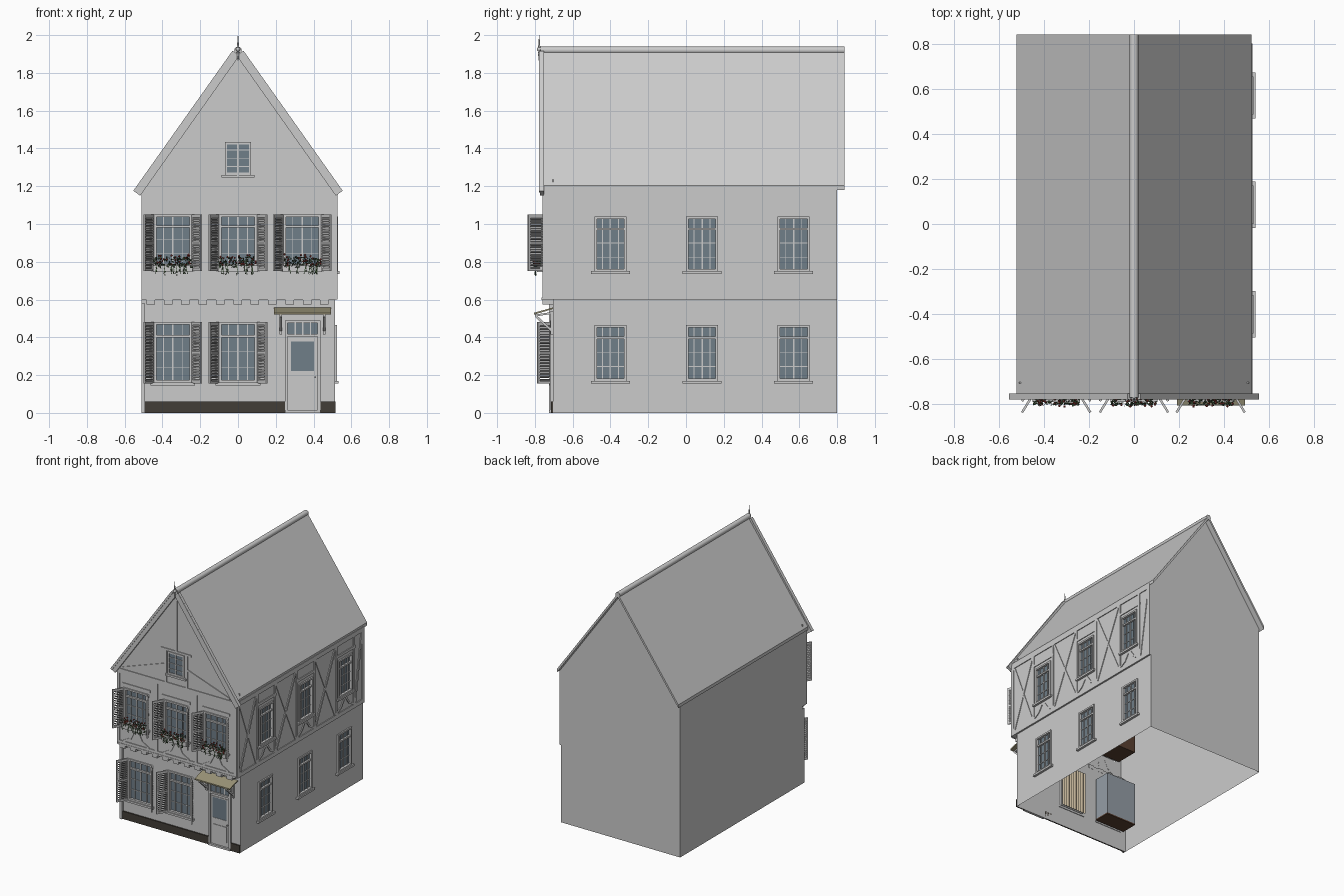
import bpy, bmesh, math, random
from mathutils import Vector, Matrix

if "Cube" in bpy.data.objects:
    bpy.data.objects.remove(bpy.data.objects["Cube"])
random.seed(4)
mats = {}

def material(name, rgb):
    m = bpy.data.materials.new(name)
    m.diffuse_color = (*rgb, 1)
    m.use_nodes = True
    m.node_tree.nodes["Principled BSDF"].inputs["Base Color"].default_value = m.diffuse_color
    mats[name] = m

material("glass", (0.16, 0.21, 0.25))
material("dark_base", (0.055, 0.047, 0.038))
material("canopy_tan", (0.33, 0.30, 0.19))
material("room_brown", (0.10, 0.05, 0.03))
material("room_blue", (0.30, 0.34, 0.38))
material("curtain_tan", (0.48, 0.40, 0.28))
material("leaf", (0.05, 0.09, 0.04))
material("petal", (0.35, 0.05, 0.04))

# Plane frames: u along the wall, v up, d outwards
def front(y): return lambda u, v, d: Vector((u, y - d, v))
def side(x): return lambda u, v, d: Vector((x + d, u, v))

class Part:
    def __init__(self, name, mat=None):
        self.name, self.mat, self.bm = name, mat, bmesh.new()

    def prism(self, P, pts, d0, d1):
        a = [self.bm.verts.new(P(u, v, d0)) for u, v in pts]
        b = [self.bm.verts.new(P(u, v, d1)) for u, v in pts]
        self.bm.faces.new(a)
        self.bm.faces.new(b[::-1])
        for i in range(len(a)):
            j = (i + 1) % len(a)
            self.bm.faces.new((a[j], a[i], b[i], b[j]))

    def rect(self, P, u0, u1, v0, v1, d0, d1):
        self.prism(P, [(u0, v0), (u1, v0), (u1, v1), (u0, v1)], d0, d1)

    def bar(self, P, a, b, w, d0, d1):
        a, b = Vector(a), Vector(b)
        t = (b - a).normalized() * w / 2
        n = Vector((-t.y, t.x))
        self.prism(P, [a - n, b - n, b + n, a + n], d0, d1)

    def face(self, pts):
        self.bm.faces.new([self.bm.verts.new(p) for p in pts])

    def done(self, smooth=False):
        bmesh.ops.recalc_face_normals(self.bm, faces=self.bm.faces[:])
        me = bpy.data.meshes.new(self.name)
        self.bm.to_mesh(me)
        self.bm.free()
        ob = bpy.data.objects.new(self.name, me)
        bpy.context.collection.objects.link(ob)
        if self.mat: me.materials.append(mats[self.mat])
        if smooth:
            bpy.context.view_layer.objects.active = ob
            ob.select_set(True)
            bpy.ops.object.shade_smooth_by_angle(angle=math.radians(40))
            ob.select_set(False)

F0, F1, S0, S1 = front(-0.705), front(-0.755), side(0.513), side(0.52)
FX, SY = (-0.345, 0.0, 0.34), (-0.40, 0.085, 0.57)

# windows: frame, centre u, width, bottom, top, columns, rows, transom
wins = [(F0, u, .20, .16, .48, 4, 3, True) for u in FX[:2]]
wins += [(F1, u, .20, .775, 1.05, 4, 3, True) for u in FX]
wins += [(S0, u, .17, .17, .465, 4, 3, True) for u in SY]
wins += [(S1, u, .17, .75, 1.04, 4, 3, True) for u in SY]
wins += [(F1, 0, .14, 1.26, 1.435, 2, 4, False)]

# hollow wall shell with window openings
shell = Part("walls")
def wall(P, u0, u1, v0, v1):
    holes = [(w[1] - w[2] / 2, w[1] + w[2] / 2, w[3], w[4]) for w in wins
             if w[0] is P and v0 < w[3] < v1]
    us = sorted({u0, u1, *[h[0] for h in holes], *[h[1] for h in holes]})
    vs = sorted({v0, v1, *[h[2] for h in holes], *[h[3] for h in holes]})
    for a, b in zip(us, us[1:]):
        for c, d in zip(vs, vs[1:]):
            if not any(h[0] < (a + b) / 2 < h[1] and h[2] < (c + d) / 2 < h[3] for h in holes):
                shell.face([P(a, c, 0), P(b, c, 0), P(b, d, 0), P(a, d, 0)])
wall(F0, -.51, .513, 0, .6)
wall(F1, -.51, .52, .6, 1.19)
wall(S0, -.705, .80, 0, .6)
wall(S1, -.755, .80, .6, 1.19)
L, B = side(-.51), front(.80)
wall(L, -.705, .80, 0, .6)
wall(L, -.755, .80, .6, 1.19)
wall(B, -.51, .513, 0, .6)
wall(B, -.51, .52, .6, 1.19)
for y in (-.755, .80):
    shell.face([(-.51, y, 1.19), (.52, y, 1.19), (0, y, 1.91)])
shell.face([(-.51, -.755, .6), (.52, -.755, .6), (.52, -.705, .6), (-.51, -.705, .6)])
shell.face([(.513, -.705, .6), (.52, -.705, .6), (.52, .80, .6), (.513, .80, .6)])
bmesh.ops.remove_doubles(shell.bm, verts=shell.bm.verts[:], dist=1e-4)
shell.done()

# window casings, glazing bars, sills and glass
frames, glass = Part("window_frames"), Part("window_glass", "glass")
for P, u, w, v0, v1, cols, rows, transom in wins:
    back = .004 if not transom else -.01
    a, b = u - w / 2, u + w / 2
    for s in ((a, a + .013, v0, v1), (b - .013, b, v0, v1), (a, b, v1 - .013, v1), (a, b, v0, v0 + .013)):
        frames.rect(P, *s, back, .01)
    frames.rect(P, a - .018, b + .018, v0 - .015, v0, -.005, .018)
    glass.rect(P, a + .01, b - .01, v0 + .01, v1 - .01, back - .002, back + .001)
    top = v0 + (v1 - v0) * .77 if transom else v1
    if transom:
        frames.rect(P, a, b, top - .006, top + .006, back, .006)
    for i in range(1, cols):
        x, t = a + w * i / cols, .004 if i * 2 == cols else .002
        frames.rect(P, x - t, x + t, v0, v1, back, back + .008)
    for i in range(1, rows):
        z = v0 + (top - v0) * i / rows
        frames.rect(P, a, b, z - .002, z + .002, back, back + .006)

# louvred shutters standing open
shutters = Part("shutters")
for P, u, w, v0, v1, *_ in wins[:5]:
    y0, lo = (-.705, v0 - .005) if P is F0 else (-.755, .75)
    for s in (-1, 1):
        t = Vector((s * .05, -.082, 0)).normalized()
        n = Vector((-t.y, t.x, 0))
        h = Vector((u + s * .102, y0, 0))
        Q = lambda a, v, d: h + t * a + n * d + Vector((0, 0, v))
        for r in ((0, .012, lo, v1), (.083, .095, lo, v1), (0, .095, lo, lo + .015),
                  (0, .095, v1 - .015, v1), (0, .095, (lo + v1) / 2 - .006, (lo + v1) / 2 + .006)):
            shutters.rect(Q, *r, -.005, .005)
        k = 20
        for i in range(k):
            z = lo + .012 + (v1 - lo - .024) * (i + .5) / k
            R = lambda a, v, d: h + t * v + n * d + Vector((0, 0, a + d * .9))
            shutters.rect(R, z - .0025, z + .0025, .011, .084, -.004, .004)
shutters.done()

# half-timbering
tim = Part("timbers")
D = (-.001, .006)
for P, e0, e1 in ((F1, -.51, .52), (S1, -.755, .80)):
    tim.rect(P, e0, e1, 1.155, 1.19, *D)
    tim.rect(P, e0, e1, .60, .632, *D)
    tim.rect(P, e0, e0 + .025, .60, 1.19, *D)
    tim.rect(P, e1 - .025, e1, .60, 1.19, *D)
for u in (-.172, .17):
    tim.rect(F1, u - .012, u + .012, .6, 1.16, *D)
for P, us, z in ((F1, FX, .755), (S1, SY, .735)):
    for u in us:
        for s in (-1, 1):
            pts = [(u + s * .11, .632), (u + s * .05, .665), (u + s * .015, z - .02)]
            for a, b in zip(pts, pts[1:]):
                tim.bar(P, a, b, .014, *D)
        tim.rect(P, u - .12, u + .12, 1.065, 1.085, *D)
for u in SY:
    for s in (-1, 1):
        tim.rect(S1, u + s * .108 - .01, u + s * .108 + .01, .63, 1.16, *D)
for a, b in ((-.725, -.52), (-.28, -.035), (.205, .45), (.69, .775)):
    tim.bar(S1, (a, .63), (b, 1.16), .018, *D)
    if b < .7: tim.bar(S1, (b, .63), (a, 1.16), .018, -.001, .005)
# gable timbers
tim.rect(F1, -.009, .009, 1.45, 1.89, *D)
tim.rect(F1, -.13, .13, 1.437, 1.452, *D)
for s in (-1, 1):
    tim.bar(F1, (s * .46, 1.20), (s * .085, 1.33), .014, *D)
    tim.rect(F1, s * .09 - .008, s * .09 + .008, 1.19, 1.44, *D)
    tim.rect(F0, s * .5 - .01, s * .5 + .01, 1.1, 1.235, -.004, .002)
tim.done()

# jetty joist ends and corner post
j = Part("jetty_joists")
for i in range(11):
    x = -.455 + i * .092
    j.rect(F0, x - .03, x + .015, .575, .605, -.002, .055)
j.rect(F1, -.50, .515, .598, .612, 0, .009)
j.rect(F0, -.51, -.492, 0, .58, 0, .02)
j.done()

# roof slabs, ridge roll and barge boards
Y0 = front(0)
roof = Part("roof")
roof.prism(Y0, [(-.522, 1.205), (0, 1.93), (.522, 1.205), (.522, 1.18), (0, 1.905), (-.522, 1.18)], -.84, .765)
roof.done()
ridge = Part("ridge_tiles")
ridge.prism(Y0, [(.02 * math.cos(i * math.pi / 6), 1.92 + .02 * math.sin(i * math.pi / 6)) for i in range(12)], -.84, .77)
ridge.done(True)
barge = Part("barge_boards")
for s in (-1, 1):
    barge.bar(Y0, (s * .536, 1.163), (s * .011, 1.904), .045, .752, .773)
    barge.bar(Y0, (s * .548, 1.171), (s * .023, 1.912), .016, .752, .778)
barge.done()

# finial
fin = Part("finial")
def cone(r0, r1, z0, z1):
    bmesh.ops.create_cone(fin.bm, cap_ends=True, segments=12, radius1=r0, radius2=r1, depth=z1 - z0,
                          matrix=Matrix.Translation((0, -.777, (z0 + z1) / 2)))
cone(.003, .007, 1.865, 1.91)
cone(.006, .001, 1.935, 2.0)
bmesh.ops.create_uvsphere(fin.bm, u_segments=12, v_segments=8, radius=.012,
                          matrix=Matrix.Translation((0, -.777, 1.925)))
fin.done(True)

# dark base course
base = Part("base_course", "dark_base")
base.rect(F0, -.50, .248, 0, .06, 0, .01)
base.rect(F0, .437, .515, 0, .06, 0, .01)
base.done()

# front door with transom light
door = Part("door")
for r in ((.248, .263, 0, .49), (.422, .437, 0, .49), (.248, .437, .475, .49), (.248, .437, .405, .418)):
    door.rect(F0, *r, 0, .014)
door.rect(F0, .263, .422, 0, .405, 0, .005)
for r in ((.274, .28, .215, .385), (.402, .408, .215, .385), (.274, .408, .379, .387), (.274, .408, .213, .221), (.28, .402, .05, .17)):
    door.rect(F0, *r, .004, .009)
door.rect(F0, .405, .413, .185, .193, 0, .022)
door.rect(F0, .248, .437, 0, .015, 0, .02)
for i in (1, 2, 3):
    door.rect(F0, .263 + i * .04 - .003, .263 + i * .04 + .003, .418, .475, 0, .008)
door.done()
glass.rect(F0, .28, .402, .22, .38, 0, .0065)
glass.rect(F0, .263, .422, .418, .475, 0, .003)
glass.done()
frames.done()

# door canopy and brackets
X0 = side(0)
can = Part("door_canopy", "canopy_tan")
can.prism(X0, [(-.805, .52), (-.705, .55), (-.705, .558), (-.805, .53)], .19, .492)
can.done()
br = Part("canopy_brackets")
for x in (.227, .457):
    br.bar(X0, (-.71, .435), (-.795, .512), .012, x - .007, x + .007)
    br.rect(X0, -.717, -.705, .415, .54, x - .007, x + .007)
    br.bar(X0, (-.705, .53), (-.80, .515), .01, x - .007, x + .007)
br.done()

# flower troughs, leaves and blossoms
box, leaf, petal = Part("flower_troughs"), Part("leaves", "leaf"), Part("blossoms", "petal")
def blade(part, c, r):
    d = [Vector([random.uniform(-1, 1) for _ in range(3)]).normalized() * r for _ in range(2)]
    part.face([c - d[0], c + d[1] * .7, c + d[0], c - d[1] * .7])
for u in FX:
    box.rect(F1, u - .105, u + .105, .745, .78, .004, .035)
    for i in range(150):
        blade(leaf, Vector((u + random.uniform(-.1, .1), random.uniform(-.805, -.765), random.uniform(.77, .825))), .009)
    for i in range(9):
        x = u + random.uniform(-.1, .1)
        leaf.bar(front(-.793), (x, .78), (x + random.uniform(-.01, .01), .735), .003, 0, .003)
        for k in range(4):
            blade(leaf, Vector((x, -.797, random.uniform(.73, .78))), .007)
    for i in range(26):
        c = Vector((u + random.uniform(-.1, .1), random.uniform(-.81, -.77), random.uniform(.78, .84)))
        bmesh.ops.create_icosphere(petal.bm, subdivisions=1, radius=.006, matrix=Matrix.Translation(c))
box.done(); leaf.done(); petal.done()

# rooms and curtain behind the front windows
room, floor = Part("window_room", "room_blue"), Part("room_floors", "room_brown")
room.rect(F0, -.475, -.215, .155, .485, -.15, -.02)
floor.rect(F0, -.475, -.215, .145, .155, -.15, -.02)
floor.rect(F1, -.475, -.215, .75, 1.06, -.2, -.02)
room.done(); floor.done()
cur = Part("curtain", "curtain_tan")
for i in range(20):
    a, b = [(-.11 + .011 * k, -.675 + .012 * (k % 2)) for k in (i, i + 1)]
    cur.face([(*a, .15), (*b, .15), (*b, .485), (*a, .485)])
cur.done()
